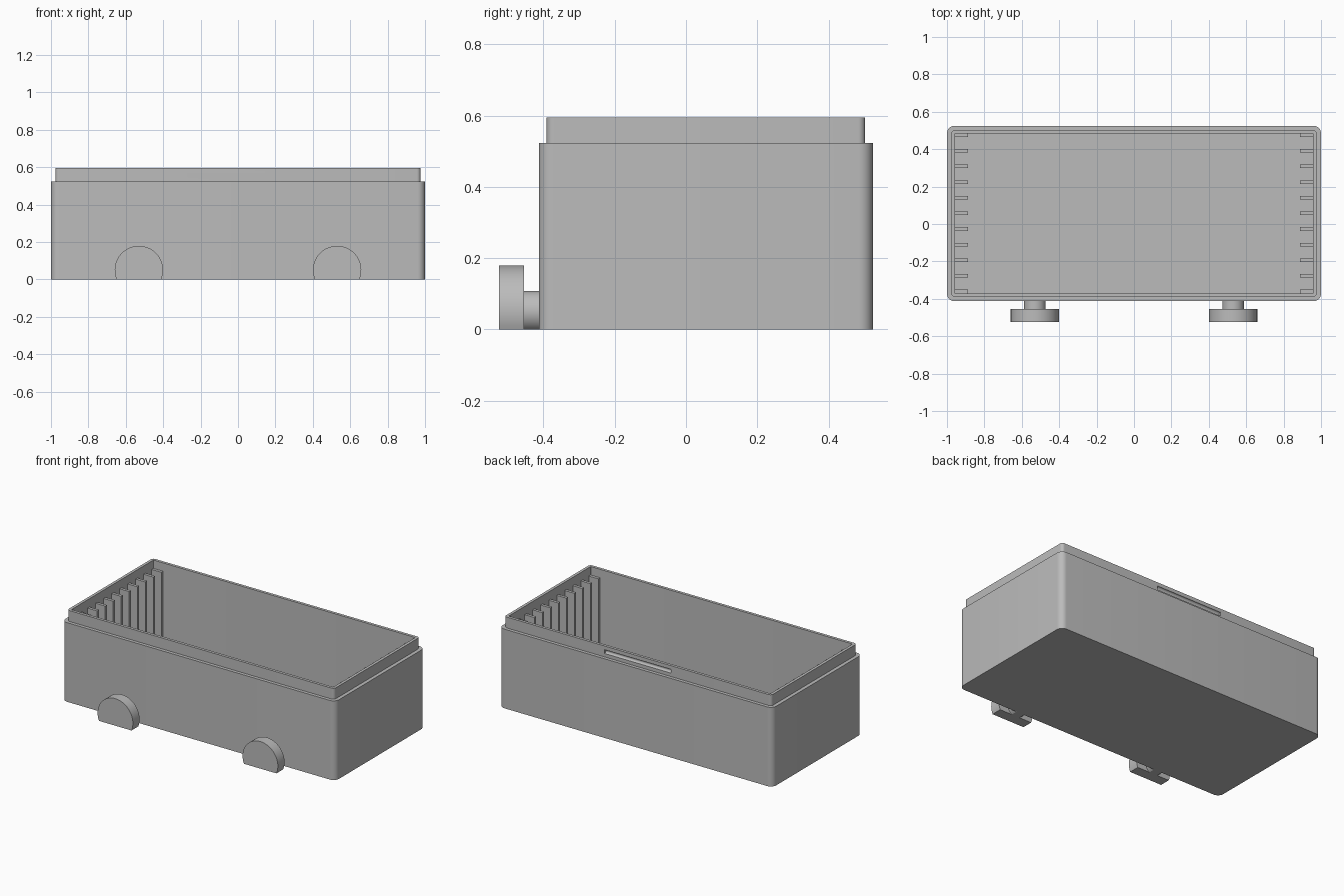
import bpy, bmesh, math

if "Cube" in bpy.data.objects:
    bpy.data.objects.remove(bpy.data.objects["Cube"])

grey = bpy.data.materials.new("matte grey")
grey.use_nodes = True
COLOUR = (0.5, 0.5, 0.5, 1)
grey.diffuse_color = COLOUR
grey.node_tree.nodes["Principled BSDF"].inputs["Base Color"].default_value = COLOUR

MID_Y = 0.056   # centre of the box; the feet shift it off the origin
RIM_Z = 0.595
FLOOR_Z = 0.04


def finish(bm, name, smooth=True):
    bmesh.ops.recalc_face_normals(bm, faces=bm.faces)
    mesh = bpy.data.meshes.new(name)
    bm.to_mesh(mesh)
    bm.free()
    mesh.materials.append(grey)
    obj = bpy.data.objects.new(name, mesh)
    bpy.context.collection.objects.link(obj)
    if smooth:
        bpy.ops.object.select_all(action="DESELECT")
        obj.select_set(True)
        bpy.context.view_layer.objects.active = obj
        bpy.ops.object.shade_smooth_by_angle(angle=math.radians(30))
    return obj


def rounded_ring(bm, hx, hy, r, z, steps=8):
    """Ring of vertices around a rounded rectangle."""
    verts = []
    for i, (sx, sy) in enumerate([(1, 1), (-1, 1), (-1, -1), (1, -1)]):
        for k in range(steps + 1):
            a = math.pi / 2 * (i + k / steps)
            verts.append(bm.verts.new((sx * (hx - r) + r * math.cos(a),
                                       MID_Y + sy * (hy - r) + r * math.sin(a), z)))
    return verts


def cut_disc(name, x, y0, y1, radius, centre_z):
    """Disc along y, cut flat at ground level."""
    bm = bmesh.new()
    low = -math.asin(min(1, centre_z / radius))
    n = 48
    angles = [low + (math.pi - 2 * low) * k / n for k in range(n + 1)]
    face = bm.faces.new([bm.verts.new((x + radius * math.cos(a), y0,
                                       max(0, centre_z + radius * math.sin(a)))) for a in angles])
    ext = bmesh.ops.extrude_face_region(bm, geom=[face])["geom"]
    bmesh.ops.translate(bm, vec=(0, y1 - y0, 0),
                        verts=[v for v in ext if isinstance(v, bmesh.types.BMVert)])
    return finish(bm, name)


# Hollow box: outer wall, step, lip, inner wall and floor
bm = bmesh.new()
rings = [rounded_ring(bm, *p) for p in (
    (1.0, 0.469, 0.04, 0), (1.0, 0.469, 0.04, 0.523),
    (0.976, 0.447, 0.02, 0.523), (0.976, 0.447, 0.02, RIM_Z),
    (0.957, 0.428, 0.004, RIM_Z), (0.957, 0.428, 0.004, FLOOR_Z))]
for a, b in zip(rings, rings[1:]):
    for i in range(len(a)):
        j = (i + 1) % len(a)
        bm.faces.new((a[i], a[j], b[j], b[i]))
bm.faces.new(rings[0])
bm.faces.new(rings[-1])
box = finish(bm, "box_body", smooth=False)

# Shallow round snap grooves in the front and back of the lip
for side, label in ((-1, "front"), (1, "back")):
    bm = bmesh.new()
    bmesh.ops.create_cone(bm, cap_ends=True, segments=24, radius1=0.0125, radius2=0.0125, depth=0.485)
    for v in bm.verts:
        v.co = (v.co.z, MID_Y + side * 0.447 + v.co.x, 0.558 + v.co.y)
    cutter = finish(bm, label + "_groove_cutter")
    cutter.hide_render = True
    cutter.hide_set(True)
    mod = box.modifiers.new(label + " groove", "BOOLEAN")
    mod.operation = "DIFFERENCE"
    mod.solver = "EXACT"
    mod.object = cutter

# Apply the cuts, then remove the cutters
deps = bpy.context.evaluated_depsgraph_get()
cut_mesh = bpy.data.meshes.new_from_object(box.evaluated_get(deps))
box.modifiers.clear()
box.data = cut_mesh
for label in ("front", "back"):
    bpy.data.objects.remove(bpy.data.objects[label + "_groove_cutter"])
bpy.ops.object.select_all(action="DESELECT")
box.select_set(True)
bpy.context.view_layer.objects.active = box
bpy.ops.object.shade_smooth_by_angle(angle=math.radians(30))

# Card guide ribs on both end walls
RIB_TOP = 0.54
for side, label in ((1, "left"), (-1, "right")):
    bm = bmesh.new()
    for k in range(11):
        y = -0.361 + k * 0.0836
        cube = bmesh.ops.create_cube(bm, size=1)["verts"]
        bmesh.ops.scale(bm, verts=cube, vec=(0.075, 0.019, RIB_TOP - FLOOR_Z + 0.005))
        bmesh.ops.translate(bm, verts=cube, vec=(side * 0.9245, y, (RIB_TOP + FLOOR_Z - 0.005) / 2))
    finish(bm, label + "_guide_ribs", smooth=False)

# Two knobs on the front: narrow neck and wide head
for side, label in ((1, "left"), (-1, "right")):
    cut_disc(label + "_knob_neck", side * 0.53, -0.456, -0.41, 0.058, 0.05)
    cut_disc(label + "_knob_head", side * 0.53, -0.525, -0.455, 0.129, 0.05)
